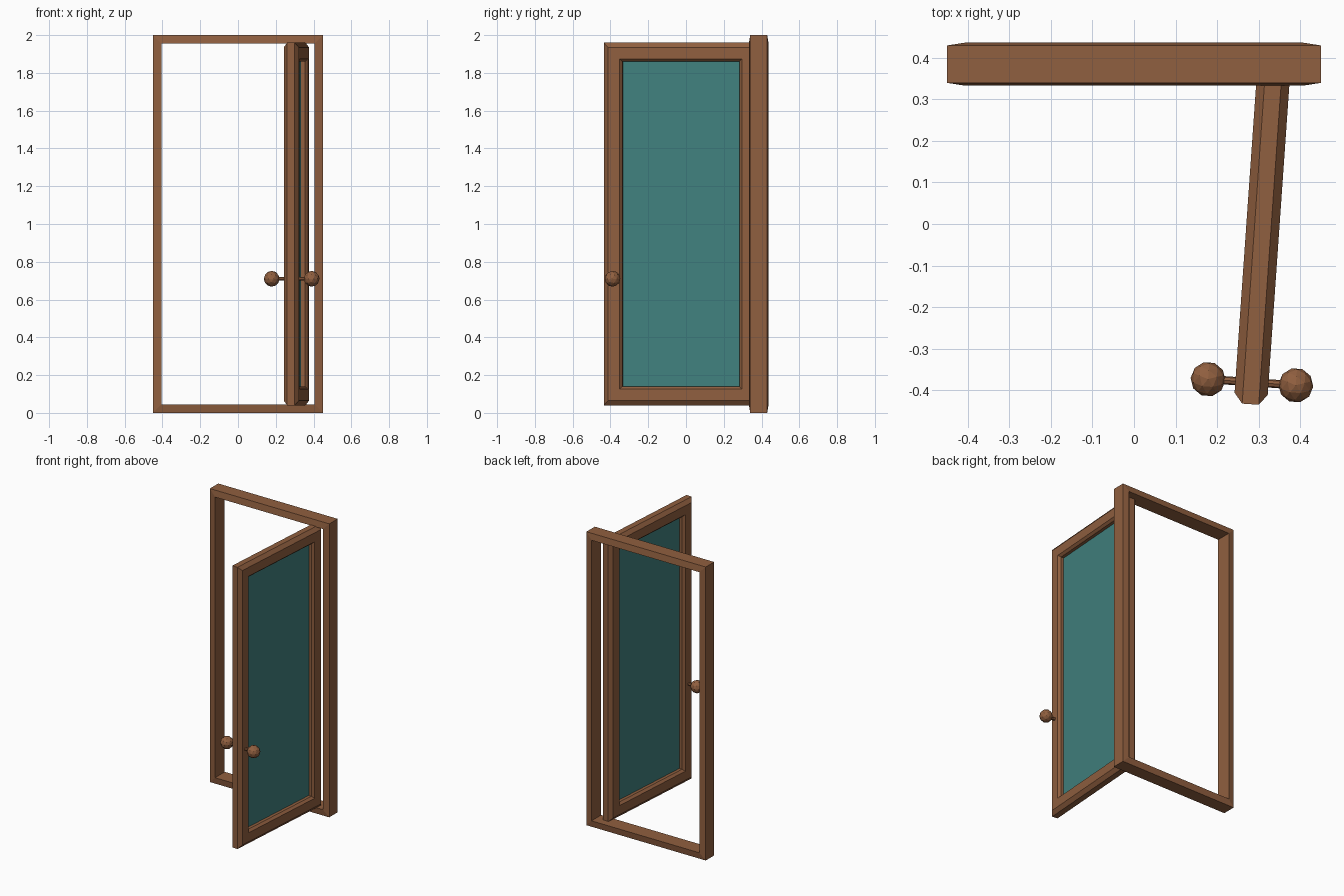
import bpy, bmesh, math
from mathutils import Matrix

cube = bpy.data.objects.get("Cube")
if cube:
    bpy.data.objects.remove(cube, do_unlink=True)


def material(name, color):
    mat = bpy.data.materials.new(name)
    mat.use_nodes = True
    mat.diffuse_color = color
    mat.node_tree.nodes["Principled BSDF"].inputs["Base Color"].default_value = color
    return mat


wood = material("brown wood", (0.28, 0.115, 0.05, 1))
glass = material("teal glass", (0.052, 0.22, 0.21, 1))


def finish(bm, name, mat, matrix):
    bmesh.ops.recalc_face_normals(bm, faces=bm.faces)
    mesh = bpy.data.meshes.new(name)
    bm.to_mesh(mesh)
    bm.free()
    mesh.materials.append(mat)
    obj = bpy.data.objects.new(name, mesh)
    obj.matrix_world = matrix
    bpy.context.collection.objects.link(obj)
    return obj


def mitred_frame(name, half_w, half_h, profile, matrix):
    """Sweep a closed (inset, depth) profile around a rectangle."""
    bm = bmesh.new()
    corners = [(-1, -1), (1, -1), (1, 1), (-1, 1)]
    rings = [[bm.verts.new((sx * (half_w - i), d, sz * (half_h - i)))
              for i, d in profile] for sx, sz in corners]
    n = len(profile)
    for c in range(4):
        a, b = rings[c], rings[(c + 1) % 4]
        for k in range(n):
            m = (k + 1) % n
            bm.faces.new((a[k], a[m], b[m], b[k]))
    return finish(bm, name, wood, matrix)


def mirrored(half):
    return half + [(i, -d) for i, d in reversed(half)]


# Fixed outer frame, slightly tapered towards its rim
mitred_frame("outer_frame", 0.45, 1.0, mirrored([(0, 0.045), (0.044, 0.052)]),
             Matrix.Translation((0, 0.385, 1)))

# Open door: chamfered rim and bevelled glazing rebate
door = Matrix.Translation((0.309, -0.025, 1)) @ Matrix.Rotation(math.radians(86), 4, "Z")
half_w, half_h = 0.41, 0.96
mitred_frame("door_frame", half_w, half_h,
             mirrored([(0, 0.02), (0.025, 0.04), (0.086, 0.04), (0.1, 0.025)]), door)

# Glass pane
bm = bmesh.new()
bmesh.ops.create_cube(bm, size=1, matrix=Matrix.Diagonal((0.63, 0.008, 1.73, 1)))
finish(bm, "glass_pane", glass, door)

# Spindle through the door with a faceted knob on each side
handle = door @ Matrix.Translation((-0.357, 0, -0.29))
bm = bmesh.new()
bmesh.ops.create_cone(bm, cap_ends=True, segments=8, radius1=0.01, radius2=0.01,
                      depth=0.2, matrix=Matrix.Rotation(math.pi / 2, 4, "X"))
finish(bm, "knob_spindle", wood, handle)
for name, side in (("knob_left", -1), ("knob_right", 1)):
    bm = bmesh.new()
    bmesh.ops.create_icosphere(bm, subdivisions=2, radius=0.042)
    finish(bm, name, wood, handle @ Matrix.Translation((0, side * 0.106, 0)))
